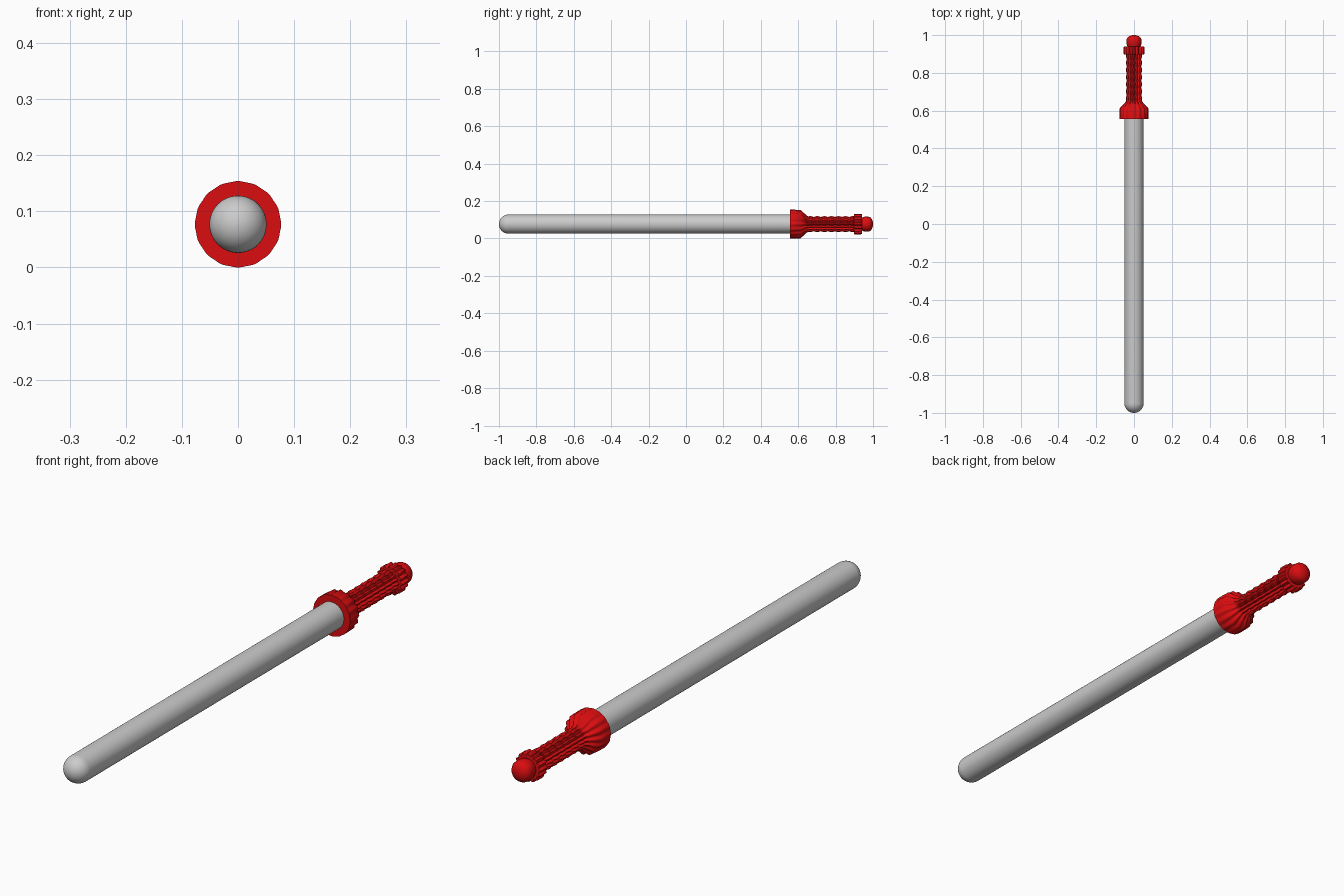
import bpy, bmesh
from math import sin, cos, pi, radians

if "Cube" in bpy.data.objects:
    bpy.data.objects.remove(bpy.data.objects["Cube"])

AXIS_Z = 0.077
FLUTES = 16


def material(name, rgb):
    m = bpy.data.materials.new(name)
    m.diffuse_color = (*rgb, 1)
    m.use_nodes = True
    m.node_tree.nodes["Principled BSDF"].inputs["Base Color"].default_value = m.diffuse_color
    return m


def lathe(name, profile, mat, sides=64, angle=35):
    """Revolve (y, radius, flute depth) rows about the sword's long axis."""
    bm = bmesh.new()
    rings = []
    for y, r, depth in profile:
        ring = []
        for i in range(sides):
            a = 2 * pi * i / sides
            rr = r - depth * (0.5 - 0.5 * cos(FLUTES * a))
            ring.append(bm.verts.new((rr * sin(a), y, AXIS_Z + rr * cos(a))))
        rings.append(ring)
    for p, q in zip(rings, rings[1:]):
        for i in range(sides):
            j = (i + 1) % sides
            bm.faces.new((p[i], p[j], q[j], q[i]))
    bm.faces.new(rings[0])
    bm.faces.new(rings[-1])
    bmesh.ops.recalc_face_normals(bm, faces=bm.faces)
    me = bpy.data.meshes.new(name)
    bm.to_mesh(me)
    bm.free()
    me.materials.append(mat)
    ob = bpy.data.objects.new(name, me)
    bpy.context.collection.objects.link(ob)
    bpy.ops.object.select_all(action='DESELECT')
    ob.select_set(True)
    bpy.context.view_layer.objects.active = ob
    bpy.ops.object.shade_smooth_by_angle(angle=radians(angle))
    return ob


grey = material("light grey", (0.6, 0.6, 0.6))
red = material("red", (0.7, 0.004, 0.005))

# Blade: straight tube with a rounded tip
R = 0.051
tip = [(-1 + R * (1 - cos(t)), R * sin(t), 0)
       for t in [0.02 + (pi / 2 - 0.02) * k / 12 for k in range(13)]]
lathe("blade", tip + [(0.565, R, 0)], grey)

# Guard: wide fluted bell that tapers into the grip
lathe("guard", [(0.556, 0.050, 0), (0.556, 0.077, 0.001), (0.575, 0.077, 0.004),
                (0.612, 0.076, 0.006), (0.63, 0.060, 0.008), (0.645, 0.046, 0.008),
                (0.655, 0.041, 0.008)], red, 128, 50)

# Grip: lengthwise flutes crossed by rounded rings
grip = []
RINGS, STEPS = 7, 8
for k in range(RINGS * STEPS + 1):
    y = 0.645 + 0.265 * k / (RINGS * STEPS)
    grip.append((y, 0.038 + 0.0045 * abs(sin(pi * k / STEPS)), 0.008))
lathe("grip", grip, red, 128, 60)

# Collar: toothed ring behind the grip
lathe("collar", [(0.896, 0.036, 0), (0.898, 0.053, 0.008), (0.902, 0.055, 0.009),
                 (0.935, 0.055, 0.009), (0.94, 0.053, 0.008), (0.941, 0.034, 0)],
      red, 128, 50)

# Pommel: rounded knob at the end
lathe("pommel", [(0.935, 0.034, 0), (0.942, 0.035, 0), (0.951, 0.039, 0),
                 (0.965, 0.040, 0), (0.979, 0.039, 0), (0.988, 0.034, 0),
                 (0.995, 0.024, 0), (0.999, 0.012, 0), (1.0, 0.003, 0)], red, 48, 50)
